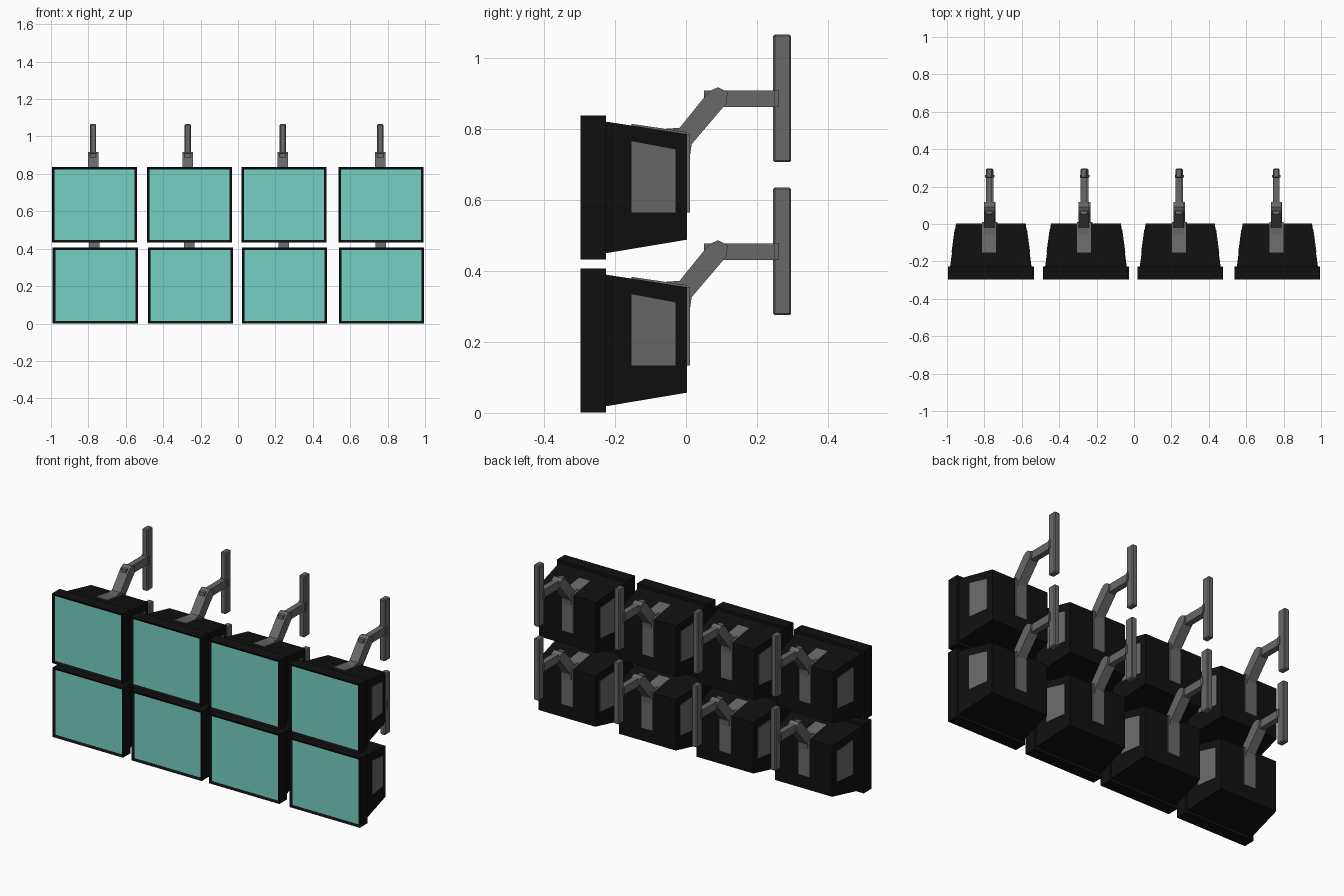
import bpy, bmesh

if "Cube" in bpy.data.objects:
    bpy.data.objects.remove(bpy.data.objects["Cube"])

def material(name, rgb):
    m = bpy.data.materials.new(name)
    m.diffuse_color = (*rgb, 1)
    m.use_nodes = True
    m.node_tree.nodes["Principled BSDF"].inputs["Base Color"].default_value = m.diffuse_color
    return m

BLACK = material("black casing", (0.005, 0.005, 0.005))
GREY = material("grey metal", (0.14, 0.14, 0.14))
TEAL = material("teal screen", (0.18, 0.63, 0.54))

def loft(name, ring_a, ring_b, mat, bevel=0):
    """Closed solid between two matching rings of points."""
    bm = bmesh.new()
    a = [bm.verts.new(p) for p in ring_a]
    b = [bm.verts.new(p) for p in ring_b]
    n = len(a)
    bm.faces.new(a)
    bm.faces.new(b[::-1])
    for i in range(n):
        j = (i + 1) % n
        bm.faces.new((a[j], a[i], b[i], b[j]))
    bmesh.ops.recalc_face_normals(bm, faces=bm.faces)
    me = bpy.data.meshes.new(name)
    bm.to_mesh(me)
    bm.free()
    me.materials.append(mat)
    ob = bpy.data.objects.new(name, me)
    bpy.context.collection.objects.link(ob)
    if bevel:
        mod = ob.modifiers.new("bevel", 'BEVEL')
        mod.width = bevel
        mod.segments = 1
    return ob

def rect(x, y, hw, z0, z1):
    return [(x - hw, y, z0), (x + hw, y, z0), (x + hw, y, z1), (x - hw, y, z1)]

def extrude_x(name, x, width, profile, dz, mat, bevel=0):
    """Side profile (y, z) extruded across x."""
    return loft(name, [(x - width / 2, y, z + dz) for y, z in profile],
                [(x + width / 2, y, z + dz) for y, z in profile], mat, bevel)

def box_profile(y0, y1, z0, z1):
    return [(y0, z0), (y1, z0), (y1, z1), (y0, z1)]

def casing_half_width(y):
    return 0.215 - 0.031 * (y + 0.226) / 0.229

def monitor(x, dz):
    # tapered rear casing
    loft("casing", rect(x, -0.23, 0.2155, 0.449 + dz, 0.821 + dz),
         rect(x, 0.003, 0.184, 0.488 + dz, 0.785 + dz), BLACK)
    # front bezel with recessed screen opening
    bezel = loft("bezel", rect(x, -0.297, 0.2275, 0.432 + dz, 0.838 + dz),
                 rect(x, -0.226, 0.2275, 0.432 + dz, 0.838 + dz), BLACK)
    bm = bmesh.new()
    bm.from_mesh(bezel.data)
    front = min(bm.faces, key=lambda f: f.calc_center_median().y)
    bmesh.ops.inset_region(bm, faces=[front], thickness=0.019)
    for v in front.verts:
        v.co.y += 0.008
    front.material_index = 1
    bm.to_mesh(bezel.data)
    bm.free()
    bezel.data.materials.append(TEAL)
    # thin grey plates on the casing sides
    outline = [(-0.153, 0.565), (-0.03, 0.565), (-0.03, 0.742), (-0.153, 0.765)]
    for s in (-1, 1):
        rings = [[(x + s * (casing_half_width(y) + off), y, z + dz) for y, z in outline]
                 for off in (-0.002, 0.003)]
        loft("side_plate", rings[0], rings[1], GREY)

def bracket(x, dz):
    # straps over the top and down the back of the casing
    extrude_x("top_strap", x, 0.075,
              [(-0.153, 0.80), (0.003, 0.776), (0.003, 0.791), (-0.153, 0.814)], dz, GREY)
    extrude_x("back_strap", x, 0.075, box_profile(-0.005, 0.011, 0.565, 0.785), dz, GREY)
    # sloping arm with rounded elbow
    extrude_x("sloping_arm", x, 0.056,
              [(-0.07, 0.79), (-0.06, 0.80), (-0.018, 0.803), (0.058, 0.897),
               (0.072, 0.909), (0.09, 0.917), (0.117, 0.904), (0.115, 0.873),
               (0.016, 0.757), (0.01, 0.715), (-0.01, 0.715)], dz, GREY)
    # level arm and collar where it meets the post
    extrude_x("level_arm", x, 0.034, box_profile(0.05, 0.25, 0.862, 0.908), dz, GREY)
    extrude_x("collar", x, 0.044, box_profile(0.248, 0.262, 0.862, 0.91), dz, GREY)
    # upright wall post
    extrude_x("wall_post", x, 0.034, box_profile(0.245, 0.296, 0.706, 1.066), dz, GREY, 0.005)

# two rows of four: (height offset, monitor centres, bracket centres)
ROWS = [
    (0.0, (-0.768, -0.260, 0.246, 0.765), (-0.775, -0.268, 0.240, 0.761)),
    (-0.431, (-0.763, -0.254, 0.248, 0.768), (-0.768, -0.260, 0.245, 0.762)),
]
for dz, screens, arms in ROWS:
    for sx, ax in zip(screens, arms):
        monitor(sx, dz)
        bracket(ax, dz)
